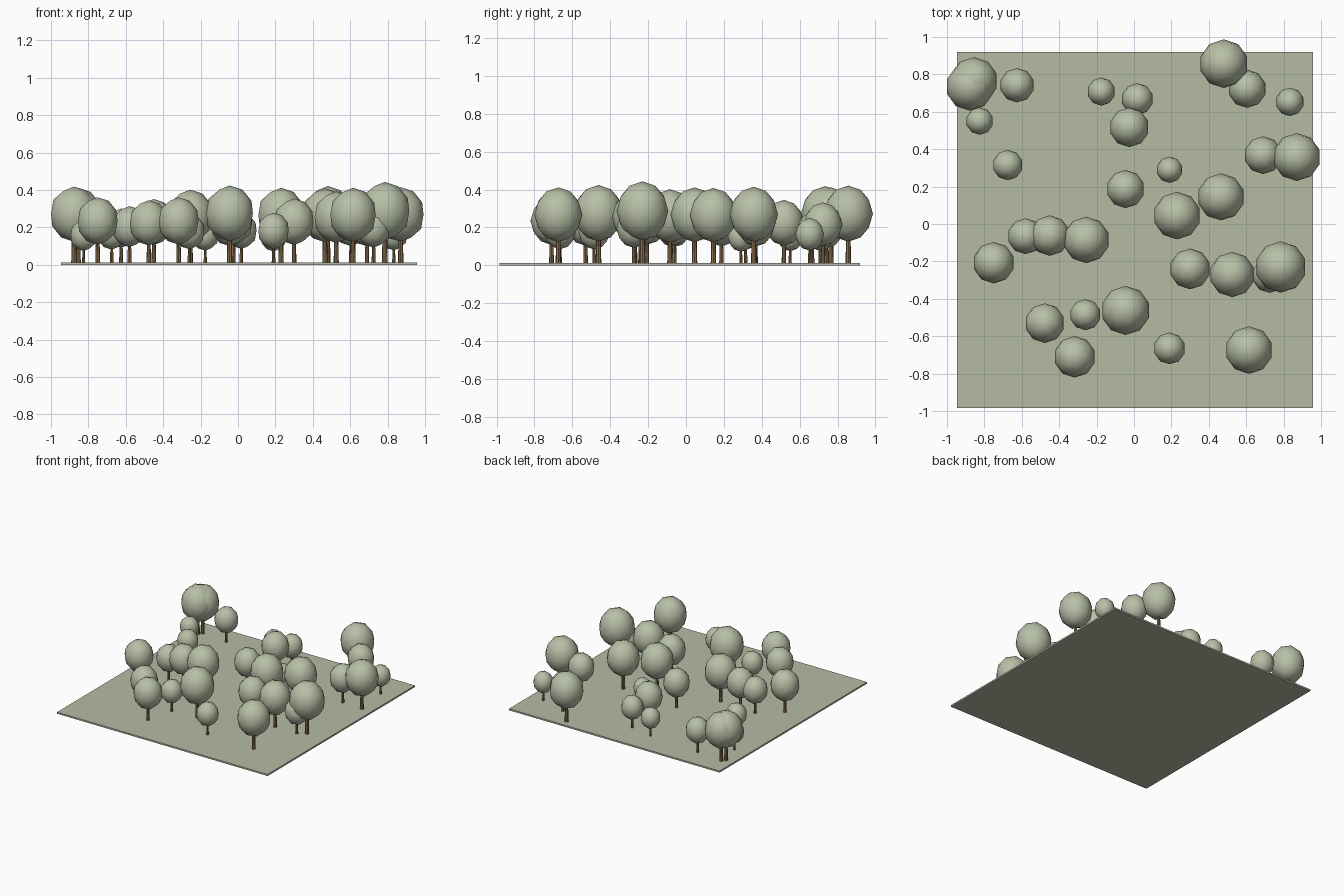
import bpy


def material(name, rgb):
    m = bpy.data.materials.new(name)
    m.diffuse_color = (*rgb, 1.0)
    return m


leaf = material("leaf green", (0.48, 0.525, 0.385))
grass = material("grass green", (0.46, 0.50, 0.37))
bark = material("bark brown", (0.26, 0.165, 0.08))

GROUND = 0.013

# Ground slab
bpy.ops.mesh.primitive_cube_add(size=1, location=(0.005, -0.033, GROUND / 2))
ground = bpy.context.object
ground.name = "ground"
ground.scale = (1.904, 1.904, GROUND)
ground.data.materials.append(grass)

# Shared crown: low-poly ball, smooth shaded, a little taller than wide
bpy.ops.mesh.primitive_ico_sphere_add(subdivisions=2, radius=1)
crown_proto = bpy.context.object
bpy.ops.object.shade_smooth()
crown_mesh = crown_proto.data
crown_mesh.materials.append(leaf)
bpy.data.objects.remove(crown_proto)

# Shared trunk: tapered post reaching into the crown
bpy.ops.mesh.primitive_cone_add(vertices=8, radius1=0.115, radius2=0.085,
                                depth=1.3, location=(0, 0, 0))
trunk_proto = bpy.context.object
trunk_mesh = trunk_proto.data
trunk_mesh.materials.append(bark)
bpy.data.objects.remove(trunk_proto)


def place(name, mesh, loc, scale):
    ob = bpy.data.objects.new(name, mesh)
    ob.location = loc
    ob.scale = scale
    bpy.context.collection.objects.link(ob)


def tree(i, x, y, r):
    place(f"trunk_{i}", trunk_mesh, (x, y, GROUND - 0.002 + 0.65 * r), (r, r, r))
    place(f"crown_{i}", crown_mesh, (x, y, 0.01 + 2.02 * r), (r, r, 1.14 * r))


# Tree position and crown radius
trees = [
    (-0.855, 0.765, 0.127), (-0.877, 0.735, 0.129), (-0.625, 0.742, 0.092),
    (-0.825, 0.55, 0.073), (-0.675, 0.315, 0.081), (-0.175, 0.708, 0.075),
    (0.018, 0.668, 0.085), (-0.025, 0.517, 0.106), (0.48, 0.857, 0.13),
    (0.605, 0.723, 0.102), (0.833, 0.653, 0.076), (0.69, 0.368, 0.101),
    (0.87, 0.358, 0.128), (0.19, 0.29, 0.07), (-0.045, 0.187, 0.102),
    (0.465, 0.145, 0.126), (0.23, 0.045, 0.127), (-0.58, -0.065, 0.096),
    (-0.45, -0.062, 0.108), (-0.255, -0.085, 0.124), (-0.75, -0.207, 0.111),
    (0.30, -0.24, 0.109), (0.525, -0.27, 0.121), (0.725, -0.275, 0.093),
    (0.785, -0.23, 0.137), (-0.477, -0.53, 0.106), (-0.26, -0.485, 0.083),
    (-0.045, -0.462, 0.131), (-0.317, -0.71, 0.111), (0.19, -0.665, 0.085),
    (0.615, -0.674, 0.127),
]
for i, t in enumerate(trees, 1):
    tree(i, *t)
